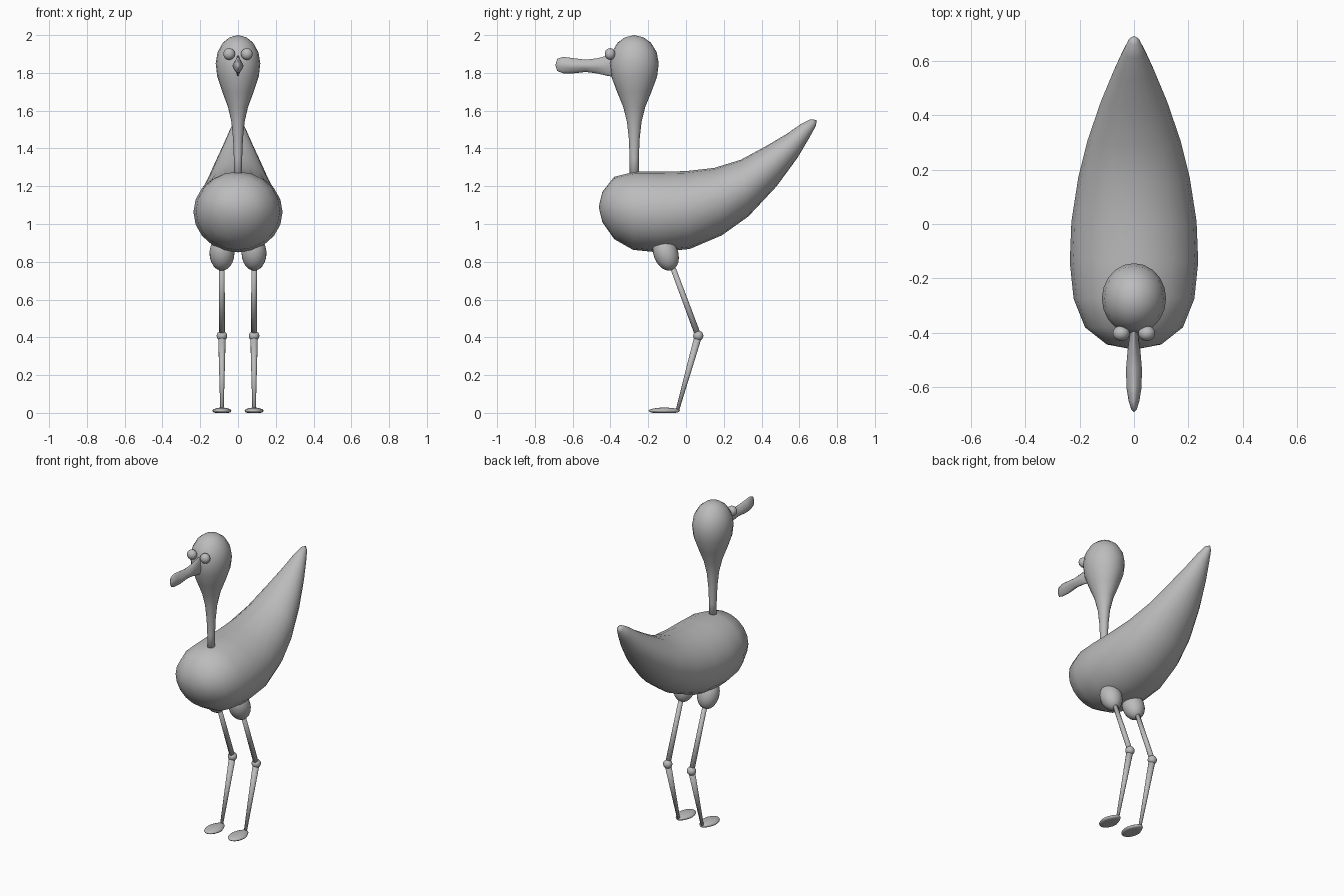
import bpy, bmesh, math
from mathutils import Vector, Matrix

if "Cube" in bpy.data.objects:
    bpy.data.objects.remove(bpy.data.objects["Cube"])

grey = bpy.data.materials.new("plain grey")
grey.diffuse_color = (0.5, 0.5, 0.5, 1)
grey.use_nodes = True
grey.node_tree.nodes["Principled BSDF"].inputs["Base Color"].default_value = grey.diffuse_color


def finish(name, bm):
    bmesh.ops.recalc_face_normals(bm, faces=bm.faces)
    me = bpy.data.meshes.new(name)
    bm.to_mesh(me)
    bm.free()
    for p in me.polygons:
        p.use_smooth = True
    me.materials.append(grey)
    ob = bpy.data.objects.new(name, me)
    bpy.context.collection.objects.link(ob)
    return ob


def loft(name, rings, start, end, n=16, power=1.0):
    """Skin of ellipse rings, each (centre, side vector, up vector), closed by two poles."""
    bm = bmesh.new()
    loops = []
    for c, side, up in rings:
        loop = []
        for i in range(n):
            a = 2 * math.pi * i / n
            s = math.copysign(abs(math.cos(a)) ** power, math.cos(a))
            u = math.copysign(abs(math.sin(a)) ** power, math.sin(a))
            loop.append(bm.verts.new(Vector(c) + Vector(side) * s + Vector(up) * u))
        loops.append(loop)
    for p, q in zip(loops, loops[1:]):
        for i in range(n):
            j = (i + 1) % n
            bm.faces.new((p[i], p[j], q[j], q[i]))
    for loop, tip in ((loops[0], start), (loops[-1], end)):
        v = bm.verts.new(tip)
        for i in range(n):
            bm.faces.new((loop[i], loop[(i + 1) % n], v))
    return finish(name, bm)


def profile_loft(name, rows, start, end, n=16, power=1.0):
    """rows: top y, top z, bottom y, bottom z, half width."""
    rings = []
    for ty, tz, by, bz, w in rows:
        rings.append(((0, (ty + by) / 2, (tz + bz) / 2), (w, 0, 0),
                      (0, (ty - by) / 2, (tz - bz) / 2)))
    return loft(name, rings, start, end, n, power)


def ball(name, centre, radii, tilt=0, segs=20):
    bm = bmesh.new()
    bmesh.ops.create_uvsphere(bm, u_segments=segs, v_segments=segs // 2 + 2, radius=1)
    m = Matrix.Translation(centre) @ Matrix.Rotation(tilt, 4, 'X') @ Matrix.Diagonal((*radii, 1))
    bm.transform(m)
    return finish(name, bm)


def rod(name, a, b, ra, rb):
    a, b = Vector(a), Vector(b)
    side = Vector((1, 0, 0))
    up = (b - a).normalized().cross(side)
    return loft(name, [(a, side * ra, up * ra), (b, side * rb, up * rb)], a, b, 12)


# Body sweeping up into the tail
profile_loft("body", [
    (-.443, 1.17, -.443, 1.01, .10),
    (-.38, 1.25, -.38, .92, .18),
    (-.27, 1.277, -.28, .863, .222),
    (-.13, 1.277, -.15, .85, .236),
    (0, 1.28, .02, .868, .23),
    (.15, 1.297, .19, .94, .205),
    (.29, 1.34, .33, 1.04, .17),
    (.42, 1.41, .48, 1.20, .122),
    (.53, 1.475, .59, 1.35, .076),
    (.61, 1.53, .655, 1.46, .042),
    (.66, 1.555, .688, 1.52, .02),
], (0, -.462, 1.09), (0, .692, 1.55), 20)

# Head and neck turned around an upright axis
neck = [(1.22, .022), (1.35, .022), (1.45, .026), (1.54, .035), (1.62, .053), (1.70, .083),
        (1.78, .11), (1.85, .118), (1.91, .108), (1.96, .08), (1.988, .045)]
loft("head_and_neck", [((0, -.274, z), (r, 0, 0), (0, r * 1.1, 0)) for z, r in neck],
     (0, -.274, 1.22), (0, -.274, 2.0), 20)

# Thin beak with a lens-shaped section
profile_loft("beak", [
    (-.36, 1.897, -.36, 1.777, .012),
    (-.41, 1.893, -.41, 1.783, .016),
    (-.47, 1.877, -.47, 1.797, .024),
    (-.53, 1.87, -.53, 1.805, .029),
    (-.60, 1.878, -.60, 1.797, .028),
    (-.65, 1.885, -.65, 1.798, .02),
    (-.682, 1.874, -.682, 1.81, .01),
], (0, -.34, 1.84), (0, -.692, 1.84), 16, 1.35)

# Eyes and legs on both sides
for s, label in ((-1, "right"), (1, "left")):
    ball(label + "_eye", (s * .047, -.402, 1.9), (.031, .028, .031))
    x = s * .085
    ball(label + "_thigh", (x, -.107, .845), (.066, .065, .095), math.radians(20))
    rod(label + "_upper_leg", (x, -.085, .81), (x, .065, .408), .014, .016)
    ball(label + "_knee", (x, .065, .408), (.028, .027, .027), 0, 16)
    rod(label + "_lower_leg", (x, .065, .408), (x, -.046, .012), .02, .009)
    # Flat egg-shaped foot, narrow at the heel, flat underneath
    foot = ball(label + "_foot", (0, 0, 0), (.05, .083, .017))
    for v in foot.data.vertices:
        v.co.x *= 1 - .3 * max(0, v.co.y / .083)
        v.co.z = max(v.co.z, -.011) + .011
        v.co.x += x
        v.co.y -= .115
